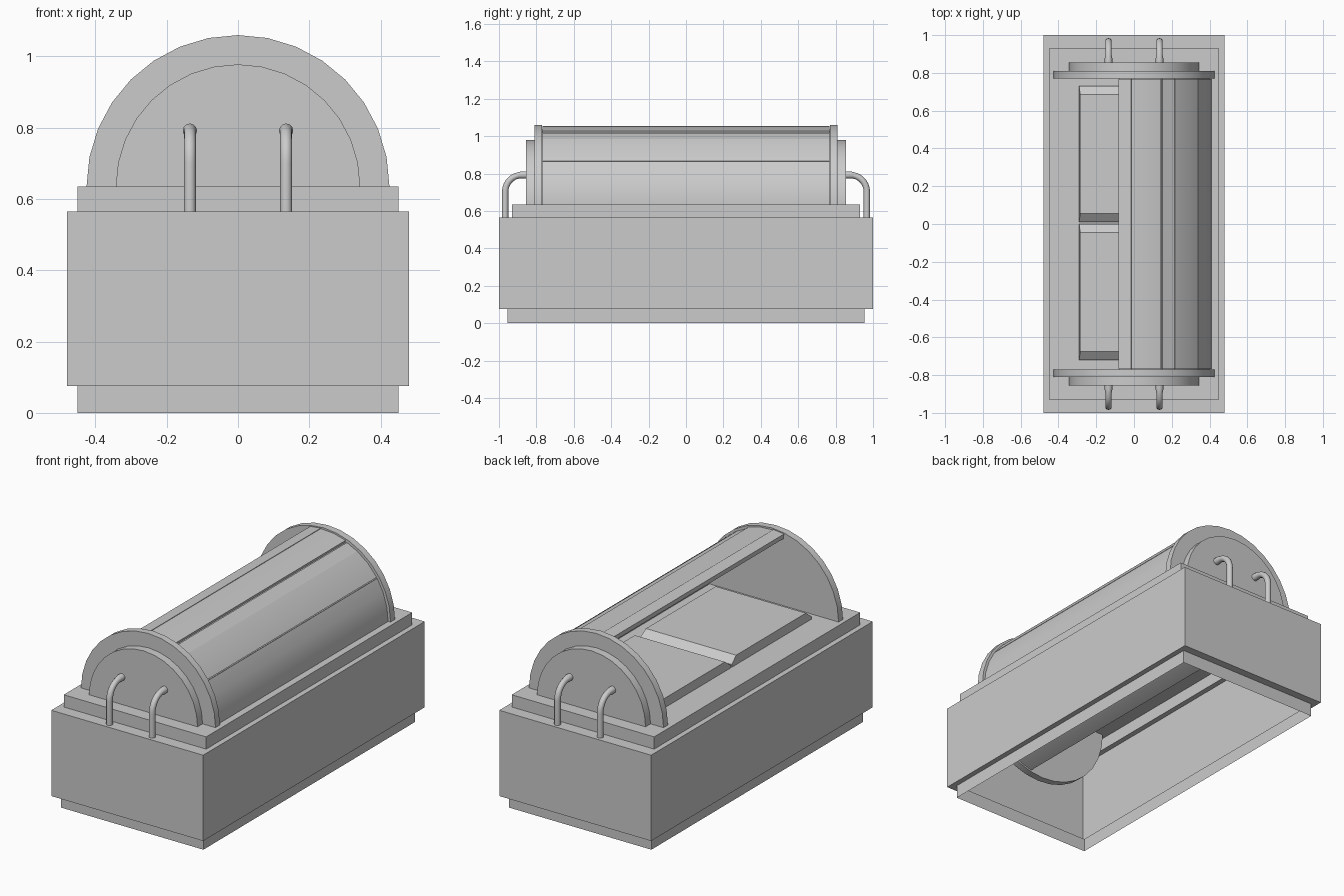
import bpy, bmesh, math

if "Cube" in bpy.data.objects:
    bpy.data.objects.remove(bpy.data.objects["Cube"])

AXIS_Z = 0.635      # height of the canopy axis


def make(name, bm, smooth=None):
    bmesh.ops.recalc_face_normals(bm, faces=bm.faces)
    me = bpy.data.meshes.new(name)
    bm.to_mesh(me)
    bm.free()
    ob = bpy.data.objects.new(name, me)
    bpy.context.collection.objects.link(ob)
    if smooth:
        bpy.ops.object.select_all(action='DESELECT')
        ob.select_set(True)
        bpy.context.view_layer.objects.active = ob
        bpy.ops.object.shade_smooth_by_angle(angle=math.radians(smooth))
    return ob


def extrude_y(name, profile, y0, y1, smooth=None):
    """Closed x-z profile extruded along y."""
    bm = bmesh.new()
    rings = [[bm.verts.new((x, y, z)) for x, z in profile] for y in (y0, y1)]
    n = len(profile)
    bm.faces.new(rings[0])
    bm.faces.new(rings[1])
    for i in range(n):
        j = (i + 1) % n
        bm.faces.new((rings[0][i], rings[0][j], rings[1][j], rings[1][i]))
    return make(name, bm, smooth)


def polar(r, deg):
    a = math.radians(deg)
    return (r * math.cos(a), AXIS_Z + r * math.sin(a))


def arc_panel(name, a0, a1, r_in, r_out, half_len):
    n = max(1, round((a1 - a0) / 11.25))
    angs = [a0 + (a1 - a0) * i / n for i in range(n + 1)]
    prof = [polar(r_out, a) for a in angs] + [polar(r_in, a) for a in reversed(angs)]
    extrude_y(name, prof, -half_len, half_len, 30)


# stepped base: one shell, open underneath
bm = bmesh.new()
rings = []
for hx, hy, z in [(0.45, 0.955, 0), (0.45, 0.955, 0.075), (0.48, 1, 0.075),
                  (0.48, 1, 0.565), (0.45, 0.93, 0.565), (0.45, 0.93, AXIS_Z)]:
    rings.append([bm.verts.new((sx * hx, sy * hy, z))
                  for sx, sy in ((-1, -1), (1, -1), (1, 1), (-1, 1))])
for lo, hi in zip(rings, rings[1:]):
    for i in range(4):
        j = (i + 1) % 4
        bm.faces.new((lo[i], lo[j], hi[j], hi[i]))
bm.faces.new(rings[-1])
make("base", bm)

# round end plates, full discs sunk into the base
for label, s in (("front", -1), ("back", 1)):
    for part, r, y0, y1 in (("end_plate", 0.425, 0.77, 0.81), ("end_cover", 0.343, 0.81, 0.855)):
        disc = [polar(r, 11.25 * i) for i in range(32)]
        extrude_y(f"{label}_{part}", disc, s * y0, s * y1, 30)

# half-cylinder canopy rolled open: liner with separate outer panels
arc_panel("canopy_liner", -78.75, 101.25, 0.39, 0.40, 0.77)
for i, (a0, a1, r) in enumerate([(92, 101.25, 0.42), (70, 92, 0.417), (58.3, 68.5, 0.41),
                                 (34.5, 58.3, 0.411), (-11.5, 33.7, 0.411),
                                 (-46, -12.3, 0.411), (-78.75, -47.5, 0.417)]):
    arc_panel(f"canopy_panel_{i + 1}", a0, a1, 0.399, r, 0.768)

# two cushions with sloped ends, meeting in a V groove
for label, y0, y1 in (("front", -0.72, 0.0), ("back", 0.01, 0.73)):
    bm = bmesh.new()
    low = [bm.verts.new((x, y, 0.63)) for x, y in
           ((-0.29, y0), (0.29, y0), (0.29, y1), (-0.29, y1))]
    mid = [bm.verts.new((v.co.x, v.co.y, 0.65)) for v in low]
    top = [bm.verts.new((x, y, 0.685)) for x, y in
           ((-0.285, y0 + 0.045), (0.285, y0 + 0.045), (0.285, y1 - 0.045), (-0.285, y1 - 0.045))]
    for a, b in ((low, mid), (mid, top)):
        for i in range(4):
            j = (i + 1) % 4
            bm.faces.new((a[i], a[j], b[j], b[i]))
    bm.faces.new(top)
    bm.faces.new(low)
    make(f"{label}_cushion", bm)

# bent pipes from the base into the end covers
BEND, PIPE_R, SIDES = 0.09, 0.017, 12
for label, s in (("front", -1), ("back", 1)):
    for side, px in (("left", -0.135), ("right", 0.135)):
        path = [(0.967, 0.56, 0)]
        for i in range(9):
            a = math.pi / 2 * i / 8
            path.append((0.967 - BEND + BEND * math.cos(a), 0.702 + BEND * math.sin(a), a))
        path.append((0.85, 0.792, math.pi / 2))
        bm = bmesh.new()
        rings = []
        for k, (y, z, a) in enumerate(path):
            r = PIPE_R + (0.003 if k >= len(path) - 2 else 0)
            ring = []
            for j in range(SIDES):
                t = 2 * math.pi * j / SIDES
                out = r * math.sin(t)
                ring.append(bm.verts.new((px + r * math.cos(t),
                                          s * (y + out * math.cos(a)),
                                          z + out * math.sin(a))))
            rings.append(ring)
        for p, q in zip(rings, rings[1:]):
            for j in range(SIDES):
                n = (j + 1) % SIDES
                bm.faces.new((p[j], p[n], q[n], q[j]))
        bm.faces.new(rings[0])
        bm.faces.new(rings[-1])
        make(f"{label}_{side}_pipe", bm, 40)
